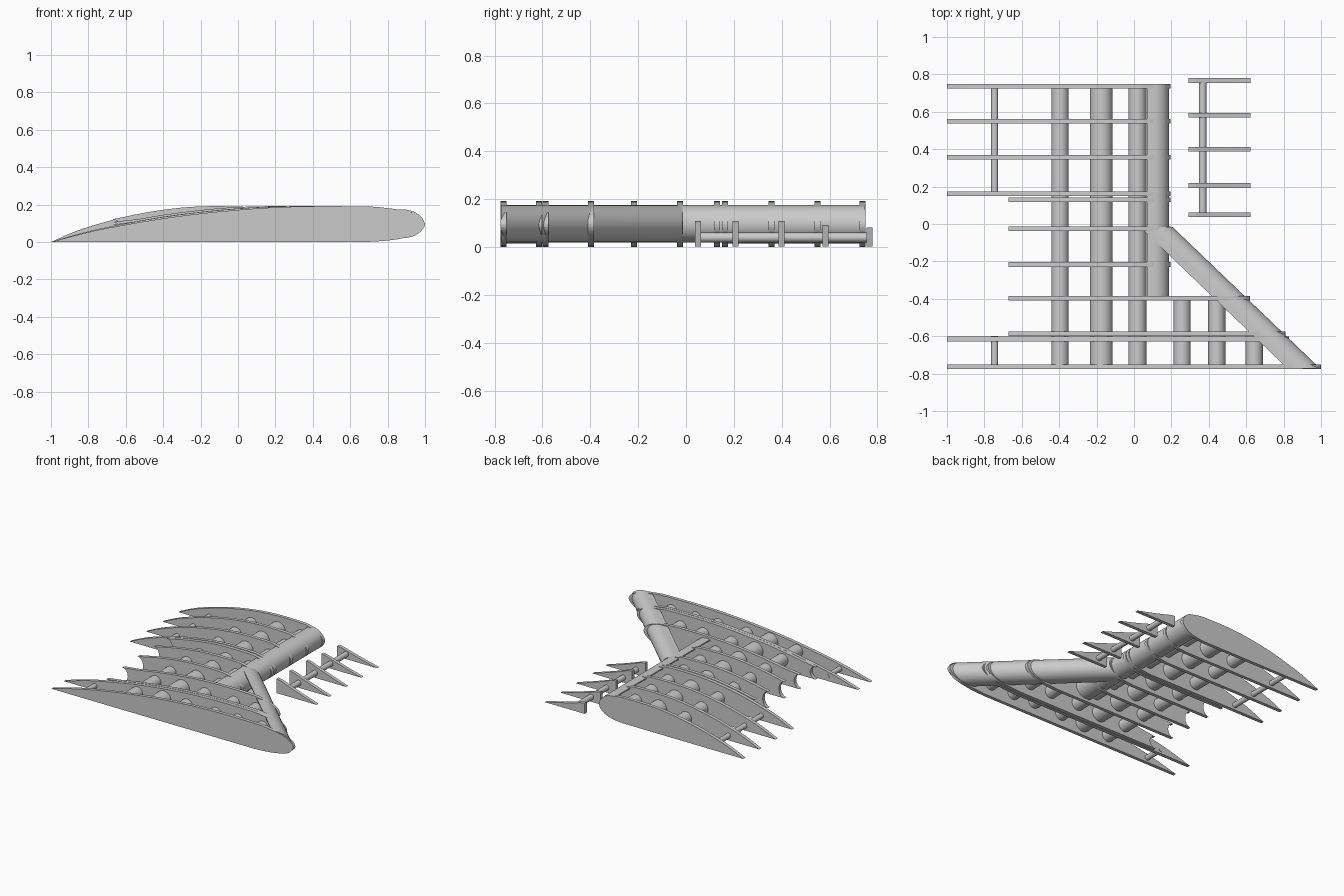
import bpy, bmesh, math
from mathutils import Vector

cube = bpy.data.objects.get("Cube")
if cube:
    bpy.data.objects.remove(cube)

grey = bpy.data.materials.new("light_grey")
grey.use_nodes = True
grey.diffuse_color = (0.6, 0.6, 0.6, 1)
grey.node_tree.nodes["Principled BSDF"].inputs["Base Color"].default_value = (0.6, 0.6, 0.6, 1)


def prism(name, outline, y0, y1, shift=0.0, smooth=False):
    """Extrude an (x, z) outline from y0 to y1, sliding it along x by shift."""
    bm = bmesh.new()
    a = [bm.verts.new((x, y0, z)) for x, z in outline]
    b = [bm.verts.new((x + shift, y1, z)) for x, z in outline]
    bm.faces.new(a)
    bm.faces.new(b[::-1])
    for i in range(len(a)):
        j = (i + 1) % len(a)
        bm.faces.new((a[j], a[i], b[i], b[j]))
    bmesh.ops.recalc_face_normals(bm, faces=bm.faces)
    mesh = bpy.data.meshes.new(name)
    bm.to_mesh(mesh)
    bm.free()
    mesh.materials.append(grey)
    obj = bpy.data.objects.new(name, mesh)
    bpy.context.collection.objects.link(obj)
    if smooth:
        bpy.ops.object.select_all(action='DESELECT')
        obj.select_set(True)
        bpy.context.view_layer.objects.active = obj
        bpy.ops.object.shade_smooth_by_angle(angle=math.radians(35))
    return obj


def tube(name, x, z, r, y0, y1, sides=32):
    ring = [(x + r * math.cos(2 * math.pi * i / sides),
             z + r * math.sin(2 * math.pi * i / sides)) for i in range(sides)]
    return prism(name, ring, y0, y1, smooth=True)


def curve(points, steps=4):
    """Smooth open curve through the points."""
    p = [Vector(q) for q in points]
    p = [p[0] * 2 - p[1]] + p + [p[-1] * 2 - p[-2]]
    out = []
    for a, b, c, d in zip(p, p[1:], p[2:], p[3:]):
        for i in range(steps):
            t = i / steps
            out.append(0.5 * (2 * b + (c - a) * t + (2 * a - 5 * b + 4 * c - d) * t * t
                              + (3 * b - a - 3 * c + d) * t ** 3))
    return out + [p[-2]]


# Wing section: chord fraction from the tail, height
SECTION = curve([(0, 0), (.08, .043), (.165, .08), (.33, .135), (.5, .172), (.66, .19),
                 (.84, .19), (.9, .181), (.95, .165), (.985, .135), (1, .095),
                 (.985, .055), (.95, .025), (.9, .008), (.84, 0)])
TAIL, CUT, HALF = -1.0, -0.67, 0.0125


def rib(name, y, nose, notched=False):
    pts = [(TAIL + s * (nose - TAIL), z) for s, z in SECTION]
    if notched:
        # Cut the tail off with a concave bite for the control surface
        keep = [p for p in pts if p[0] > CUT]
        h = keep[0][1]
        bite = [(CUT + 0.045 * math.sin(math.pi * i / 12),
                 h * (1 - math.cos(math.pi * i / 12)) / 2) for i in range(12)]
        pts = bite + [(CUT, h)] + keep[1:]
    return prism(name, pts, y - HALF, y + HALF)


# Full and notched ribs
for i, y in enumerate((.737, .55, .357, .162)):
    rib(f"full_rib_{i + 1}", y, .195)
for i, (y, nose) in enumerate(((.13, .195), (-.025, .195), (-.217, .195),
                               (-.397, .62), (-.587, .81))):
    rib(f"notched_rib_{i + 1}", y, nose, True)
rib("inner_rib", -.615, .83)
rib("root_rib", -.763, 1.0)

# Spars and rear rods
for name, x, z, r, y0, y1 in (
        ("rear_spar", -.395, .075, .046, -.763, .737),
        ("main_spar", -.175, .088, .061, -.763, .737),
        ("front_spar", .018, .092, .048, -.763, .737),
        ("root_spar_rear", .257, .095, .046, -.763, -.397),
        ("root_spar_middle", .442, .095, .046, -.763, -.397),
        ("root_spar_front", .643, .095, .046, -.763, -.6),
        ("tip_rod", -.745, .035, .019, .15, .737),
        ("root_rod", -.745, .033, .019, -.763, -.6)):
    tube(name, x, z, r, y0, y1)


def shell(name, tip, width, y0, y1, shift=0.0):
    """Hollow rounded leading edge, open at the rear."""
    def arc(h, w):
        return [(tip - width + 0.3 * width + (w - 0.3 * width) * math.cos(a), .0975 + h * math.sin(a))
                for a in (math.pi * (0.5 - i / 24) for i in range(25))]
    back = tip - width
    outer, inner = arc(.0775, width), arc(.0675, width - .01)
    outline = ([(back, .175)] + outer + [(back, .02), (back, .03)]
               + inner[::-1] + [(back, .165)])
    return prism(name, outline, y0, y1, shift, True)


# Straight and swept leading edges
shell("straight_leading_edge", .187, .117, -.39, .745)
shell("swept_leading_edge", .205, .175, -.015, -.772, .79)

# Separate control surface: small wedge ribs on a rod
for i, (y, h) in enumerate(((.05, .11), (.206, .11), (.4, .11), (.582, .093), (.767, .082))):
    wedge = [(.292, .003), (.292, h)] + [
        (x, z * h) for x, z in curve([(.33, .93), (.41, .66), (.52, .32), (.622, .03)])]
    prism(f"flap_rib_{i + 1}", wedge, y - HALF, y + HALF)
tube("flap_rod", .367, .04, .02, .04, .765)
